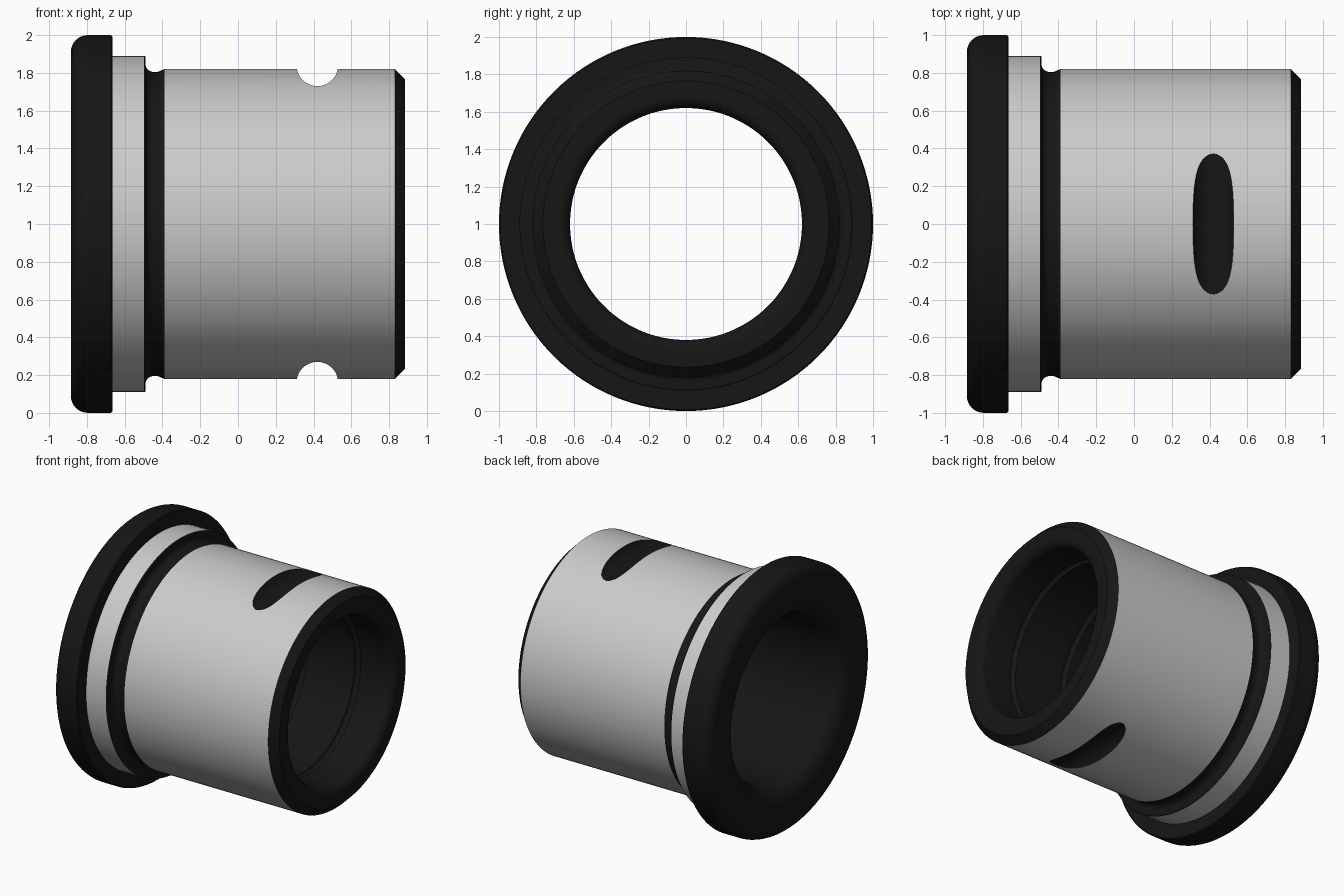
import bpy, bmesh, math
from mathutils import Vector

if "Cube" in bpy.data.objects:
    bpy.data.objects.remove(bpy.data.objects["Cube"])

SEGS = 128


def arc(cx, cr, rad, a0, a1, n=8):
    """Points (x, radius) along a circular arc, angles in degrees."""
    return [(cx + rad * math.cos(math.radians(a0 + (a1 - a0) * i / n)),
             cr + rad * math.sin(math.radians(a0 + (a1 - a0) * i / n)))
            for i in range(n + 1)]


def lathe(name, profile):
    """Spin a closed (x, radius) profile about the horizontal axis at z = 1."""
    bm = bmesh.new()
    rings = []
    for i in range(SEGS):
        a = 2 * math.pi * i / SEGS
        rings.append([bm.verts.new((x, r * math.sin(a), 1 + r * math.cos(a))) for x, r in profile])
    n = len(profile)
    for i in range(SEGS):
        p, q = rings[i], rings[(i + 1) % SEGS]
        for j in range(n):
            k = (j + 1) % n
            bm.faces.new((p[j], p[k], q[k], q[j]))
    bmesh.ops.recalc_face_normals(bm, faces=bm.faces)
    mesh = bpy.data.meshes.new(name)
    bm.to_mesh(mesh)
    bm.free()
    ob = bpy.data.objects.new(name, mesh)
    bpy.context.collection.objects.link(ob)
    return ob


# Outer profile: rounded flange, collar, relief groove, body, chamfer
profile = arc(-0.795, 0.91, 0.09, 180, 90)
profile += [(-0.672, 1.0), (-0.665, 0.993), (-0.665, 0.89)]
profile += arc(-0.498, 0.882, 0.008, 90, 0, 3)
profile += [(-0.49, 0.85)]
profile += arc(-0.447, 0.848, 0.043, 190, 270)
profile += [(-0.425, 0.805), (-0.39, 0.82), (0.83, 0.82), (0.885, 0.765)]

# Bore: rounded mouths and shallow oil grooves
profile += arc(0.825, 0.68, 0.06, 0, -90)
for gx in (0.58, 0.13):
    profile += arc(gx, 0.62, 0.025, 0, 180, 6)
profile += arc(-0.735, 0.77, 0.15, 270, 180, 10)

bushing = lathe("bushing", profile)

# Crosswise round notches above and below
for z in (1.84, 0.16):
    bpy.ops.mesh.primitive_cylinder_add(vertices=48, radius=0.11, depth=3,
                                        location=(0.42, 0, z), rotation=(math.pi / 2, 0, 0))
    cutter = bpy.context.object
    cutter.name = "notch_cutter"
    cutter.hide_render = True
    bpy.context.view_layer.objects.active = bushing
    mod = bushing.modifiers.new("notch", 'BOOLEAN')
    mod.operation = 'DIFFERENCE'
    mod.solver = 'EXACT'
    mod.object = cutter
    bpy.ops.object.modifier_apply(modifier=mod.name)
    bpy.data.objects.remove(cutter)


def is_ground(face):
    """True for the bright cylindrical surfaces of collar and body."""
    c = face.calc_center_median()
    radial = Vector((0, c.y, c.z - 1))
    return 0.81 < radial.length < 0.95 and face.normal.dot(radial.normalized()) > 0.99


def keep(name, ground):
    """Copy of the bushing holding only the bright or only the dark surfaces."""
    bm = bmesh.new()
    bm.from_mesh(bushing.data)
    bm.normal_update()
    drop = [f for f in bm.faces if is_ground(f) != ground]
    bmesh.ops.delete(bm, geom=drop, context='FACES')
    mesh = bpy.data.meshes.new(name)
    bm.to_mesh(mesh)
    bm.free()
    ob = bpy.data.objects.new(name, mesh)
    bpy.context.collection.objects.link(ob)
    return ob


# Bright ground surfaces and dark flange, bore, grooves
ground = keep("ground_surfaces", True)
dark = keep("dark_flange_and_bore", False)
black = bpy.data.materials.new("black")
black.diffuse_color = (0.008, 0.008, 0.008, 1)
black.use_nodes = True
black.node_tree.nodes["Principled BSDF"].inputs["Base Color"].default_value = black.diffuse_color
dark.data.materials.append(black)
bpy.data.objects.remove(bushing)

for ob in (ground, dark):
    bpy.ops.object.select_all(action='DESELECT')
    ob.select_set(True)
    bpy.context.view_layer.objects.active = ob
    bpy.ops.object.shade_smooth_by_angle(angle=math.radians(25))
